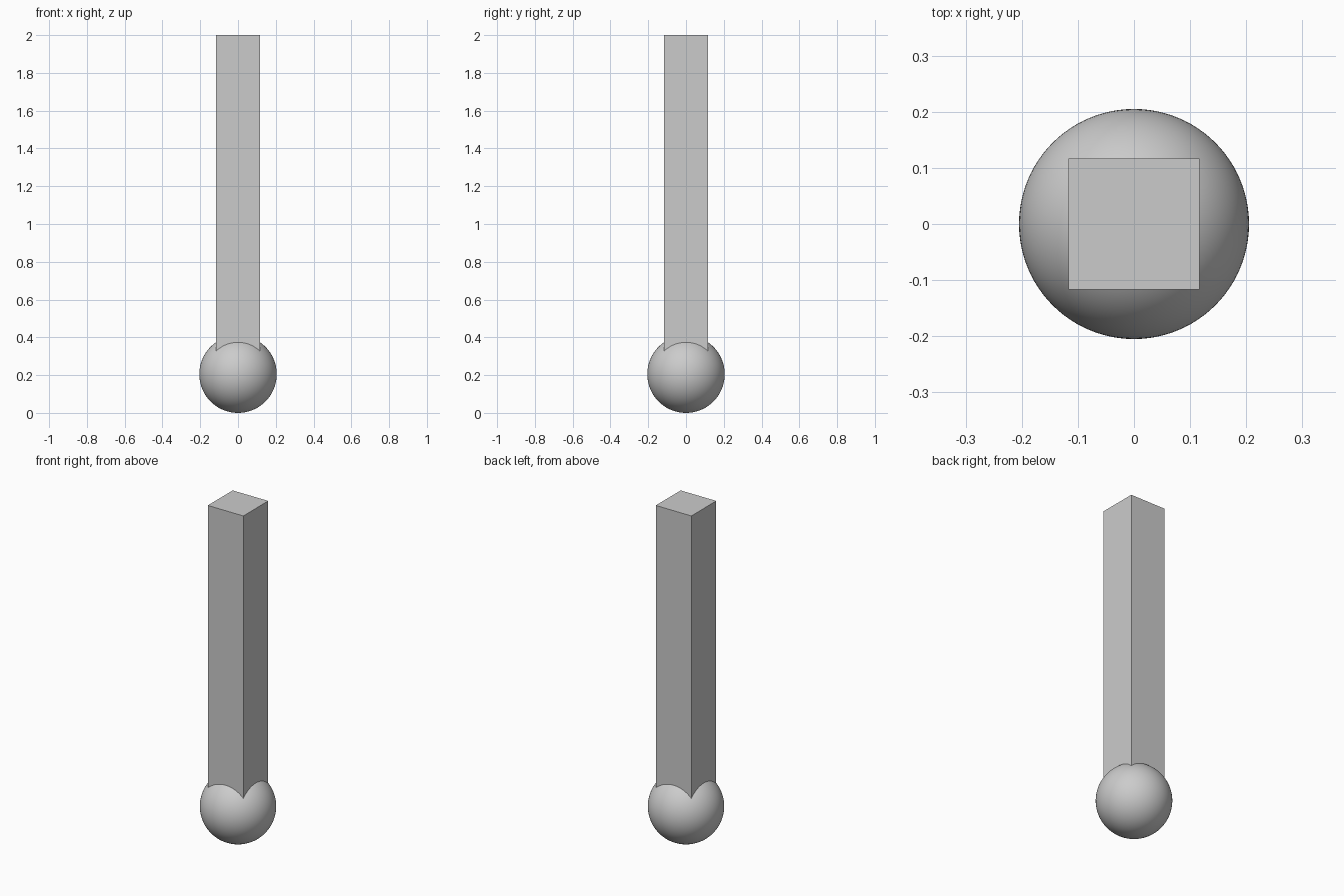
import bpy

if "Cube" in bpy.data.objects:
    bpy.data.objects.remove(bpy.data.objects["Cube"])

R = 0.205      # ball radius
W = 0.233      # post width
TOP = 2.0      # overall height

# Smooth ball resting on the ground
bpy.ops.mesh.primitive_uv_sphere_add(segments=96, ring_count=48, radius=R, location=(0, 0, R))
ball = bpy.context.object
ball.name = "ball_foot"
bpy.ops.object.shade_smooth()

# Square post rising from the ball's centre
bpy.ops.mesh.primitive_cube_add(size=1, location=(0, 0, (TOP + R) / 2))
post = bpy.context.object
post.name = "square_post"
post.scale = (W, W, TOP - R)
bpy.ops.object.transform_apply(location=False, rotation=False, scale=True)
